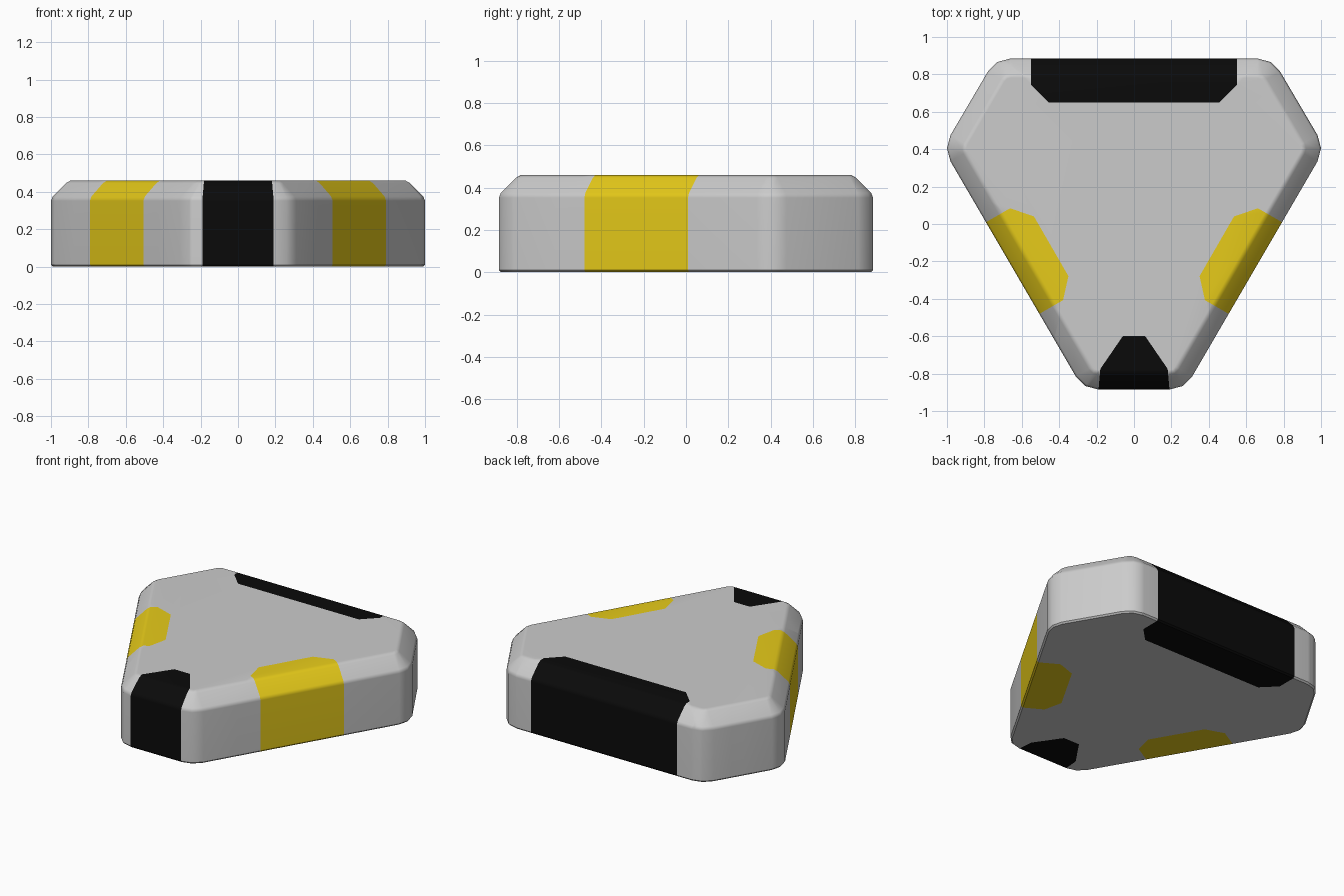
import bpy, bmesh, math
from mathutils import Vector

if "Cube" in bpy.data.objects:
    bpy.data.objects.remove(bpy.data.objects["Cube"])

# Corner centres of the outline (right half) with the first normal angle of each corner arc
CORNERS = [((0.19, -0.745), -90), ((0.86, 0.405), -30), ((0.66, 0.745), 30)]
RADIUS = 0.14
# Wall section: inset from outline, height
PROFILE = [(0.01, 0), (0, 0.01), (0, 0.352), (0.01, 0.376), (0.08, 0.446), (0.104, 0.46)]


def outline(inset):
    r = RADIUS - inset
    half = [(cx + r * math.cos(math.radians(a + s)), cy + r * math.sin(math.radians(a + s)))
            for (cx, cy), a in CORNERS for s in (0, 30, 60)]
    return half + [(-x, y) for x, y in reversed(half)]


def shell():
    bm = bmesh.new()
    rings = [[bm.verts.new((x, y, z)) for x, y in outline(d)] for d, z in PROFILE]
    n = len(rings[0])
    for low, high in zip(rings, rings[1:]):
        for i in range(n):
            j = (i + 1) % n
            bm.faces.new((low[i], low[j], high[j], high[i]))
    bm.faces.new(rings[-1])
    bm.faces.new(list(reversed(rings[0])))
    return bm


def faces_inside(bm, poly):
    """Cut the shell along a convex plan shape and return the faces within it."""
    inside = list(bm.faces)
    for i, p in enumerate(poly):
        q = poly[(i + 1) % len(poly)]
        co = Vector((*p, 0))
        no = Vector((q[1] - p[1], p[0] - q[0], 0)).normalized()
        geom = set(inside)
        for f in inside:
            geom.update(f.verts)
            geom.update(f.edges)
        res = bmesh.ops.bisect_plane(bm, geom=list(geom), plane_co=co, plane_no=no, dist=1e-5)
        faces = set(f for f in res["geom"] if isinstance(f, bmesh.types.BMFace))
        inside = [f for f in faces if (f.calc_center_median() - co).dot(no) < 0]
    return inside


def make_object(name, bm, mat=None):
    me = bpy.data.meshes.new(name)
    bm.to_mesh(me)
    bm.free()
    ob = bpy.data.objects.new(name, me)
    bpy.context.collection.objects.link(ob)
    if mat:
        me.materials.append(mat)
    bpy.ops.object.select_all(action='DESELECT')
    ob.select_set(True)
    bpy.context.view_layer.objects.active = ob
    bpy.ops.object.shade_smooth_by_angle(angle=math.radians(40))
    wn = ob.modifiers.new("even_shading", 'WEIGHTED_NORMAL')
    wn.keep_sharp = True


def material(name, color):
    m = bpy.data.materials.new(name)
    m.diffuse_color = (*color, 1)
    m.use_nodes = True
    m.node_tree.nodes["Principled BSDF"].inputs["Base Color"].default_value = m.diffuse_color
    return m


def mirrored(poly):
    return [(-x, y) for x, y in reversed(poly)]


black = material("black", (0.003, 0.003, 0.003))
yellow = material("yellow", (0.8, 0.6, 0.01))

# Side panel plan, placed along the slanted wall
nrm, tan = Vector((0.866, -0.5)), Vector((0.5, 0.866))
side = [tuple(nrm * d + tan * t) for d, t in
        [(0.85, -0.163), (0.85, 0.404), (0.532, 0.404),
         (0.443, 0.303), (0.443, -0.066), (0.532, -0.163)]]
back = [(-0.55, 0.745), (-0.455, 0.65), (0.455, 0.65), (0.55, 0.745), (0.55, 1), (-0.55, 1)]
front = [(-0.2, -1), (0.2, -1), (0.18, -0.775), (0.06, -0.6), (-0.06, -0.6), (-0.18, -0.775)]

panels = {
    "back_panel": (back, black),
    "front_panel": (front, black),
    "right_panel": (side, yellow),
    "left_panel": (mirrored(side), yellow),
}

# Flush coloured panels, and the grey body with matching openings
body = shell()
for name, (poly, mat) in panels.items():
    bm = shell()
    keep = set(faces_inside(bm, poly))
    bmesh.ops.delete(bm, geom=[f for f in bm.faces if f not in keep], context='FACES')
    make_object(name, bm, mat)
    bmesh.ops.delete(body, geom=faces_inside(body, poly), context='FACES')
make_object("body", body)
